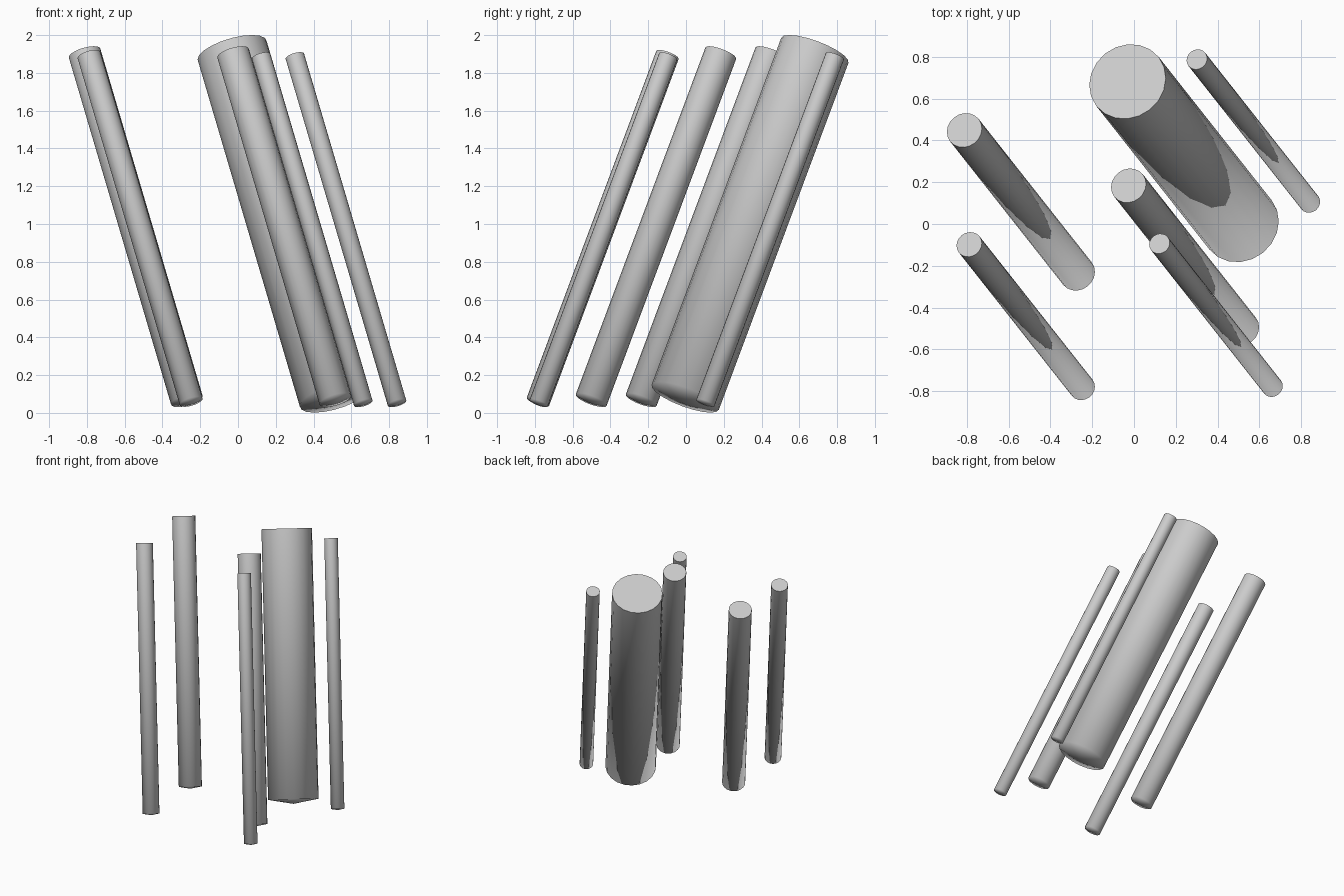
import bpy, bmesh, math
from mathutils import Vector, Matrix

if "Cube" in bpy.data.objects:
    bpy.data.objects.remove(bpy.data.objects["Cube"])

# Shared lean of all rods, from top cap centre to bottom rim centre
DROP = Vector((0.541, -0.686, -1.836))
SIDES = 20


def rod(name, top, radius):
    """Leaning rod: flat top cap, shallow smooth domed bottom."""
    top = Vector(top)
    length = DROP.length
    bm = bmesh.new()
    bmesh.ops.create_cone(bm, cap_ends=True, segments=SIDES, radius1=radius,
                          radius2=radius, depth=length)
    bm.normal_update()
    bottom = [f for f in bm.faces if f.normal.z < -0.9]
    bmesh.ops.poke(bm, faces=bottom, offset=radius * 0.18)
    turn = (-DROP).to_track_quat('Z', 'Y').to_matrix().to_4x4()
    bm.transform(Matrix.Translation(top + DROP / 2) @ turn)
    mesh = bpy.data.meshes.new(name)
    bm.to_mesh(mesh)
    bm.free()
    obj = bpy.data.objects.new(name, mesh)
    bpy.context.collection.objects.link(obj)
    bpy.ops.object.select_all(action='DESELECT')
    obj.select_set(True)
    bpy.context.view_layer.objects.active = obj
    # top rim (90 degrees) stays sharp, domed bottom rim (80) is smooth
    bpy.ops.object.shade_smooth_by_angle(angle=math.radians(85))
    return obj


# One thick column and five thinner rods around it
rod("thick_column", (-0.031, 0.682, 1.919), 0.19)
rod("medium_rod_left", (-0.812, 0.449, 1.904), 0.087)
rod("medium_rod_centre", (-0.026, 0.184, 1.904), 0.087)
rod("slim_rod_left", (-0.789, -0.098, 1.895), 0.063)
rod("thin_rod_front", (0.122, -0.094, 1.888), 0.051)
rod("thin_rod_right", (0.301, 0.788, 1.888), 0.051)
